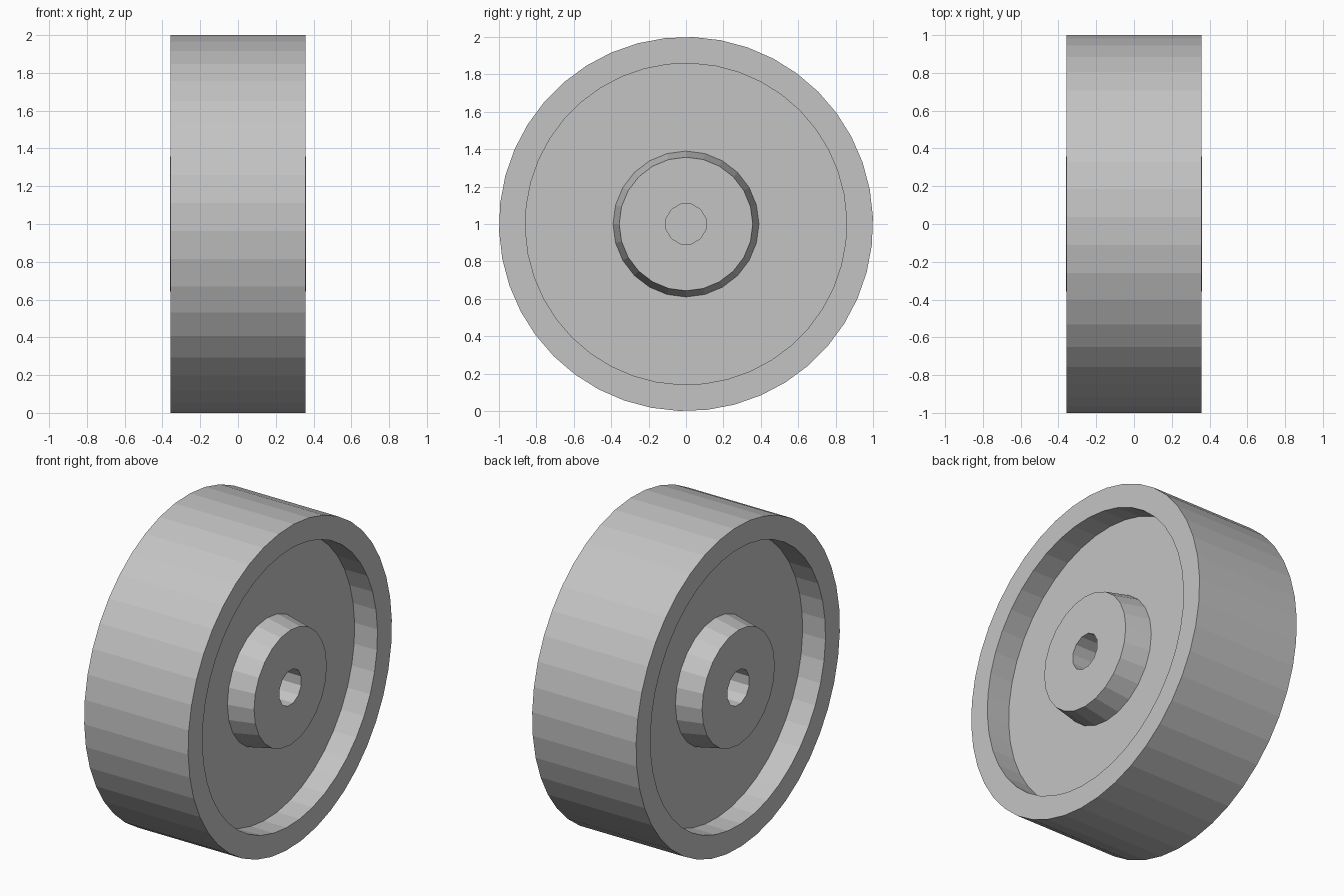
import bpy, bmesh, math

cube = bpy.data.objects.get("Cube")
if cube:
    bpy.data.objects.remove(cube)

grey = bpy.data.materials.new("plain grey")
grey.use_nodes = True
colour = (0.55, 0.55, 0.55, 1)
grey.diffuse_color = colour
grey.node_tree.nodes["Principled BSDF"].inputs["Base Color"].default_value = colour


def lathe(name, rings):
    """Closed ring solid about the x axis; rings are (radius, x, sides, turn in steps)."""
    bm = bmesh.new()
    loops = []
    for radius, x, sides, turn in rings:
        verts = []
        for i in range(sides):
            a = math.tau * (i + turn) / sides
            verts.append(bm.verts.new((x, radius * math.cos(a), 1 + radius * math.sin(a))))
        loops.append([bm.edges.new((verts[i - 1], verts[i])) for i in range(sides)])
    for a, b in zip(loops, loops[1:] + loops[:1]):
        bmesh.ops.bridge_loops(bm, edges=a + b)
    bmesh.ops.recalc_face_normals(bm, faces=bm.faces)
    mesh = bpy.data.meshes.new(name)
    bm.to_mesh(mesh)
    bm.free()
    mesh.materials.append(grey)
    obj = bpy.data.objects.new(name, mesh)
    bpy.context.collection.objects.link(obj)
    return obj


def band(outer, inner, half, sides, turn):
    """Four rings of a plain rectangular cross-section."""
    return [(r, x, sides, turn) for r, x in
            ((outer, -half), (outer, half), (inner, half), (inner, -half))]


# Wide outer rim and the recessed disc that joins it to the hub
lathe("rim", band(1.0, 0.859, 0.357, 42, 0.25))
lathe("disc", band(0.9, 0.3, 0.2, 42, 0.25))

# Hub tapers outward on both sides and has a bore right through
base, face, bore = 0.39, 0.357, 0.11
lathe("hub", [(face, -0.36, 24, 0), (base, -0.2, 24, 0),
              (base, 0.2, 24, 0), (face, 0.36, 24, 0),
              (bore, 0.36, 12, 0.5), (bore, -0.36, 12, 0.5)])
